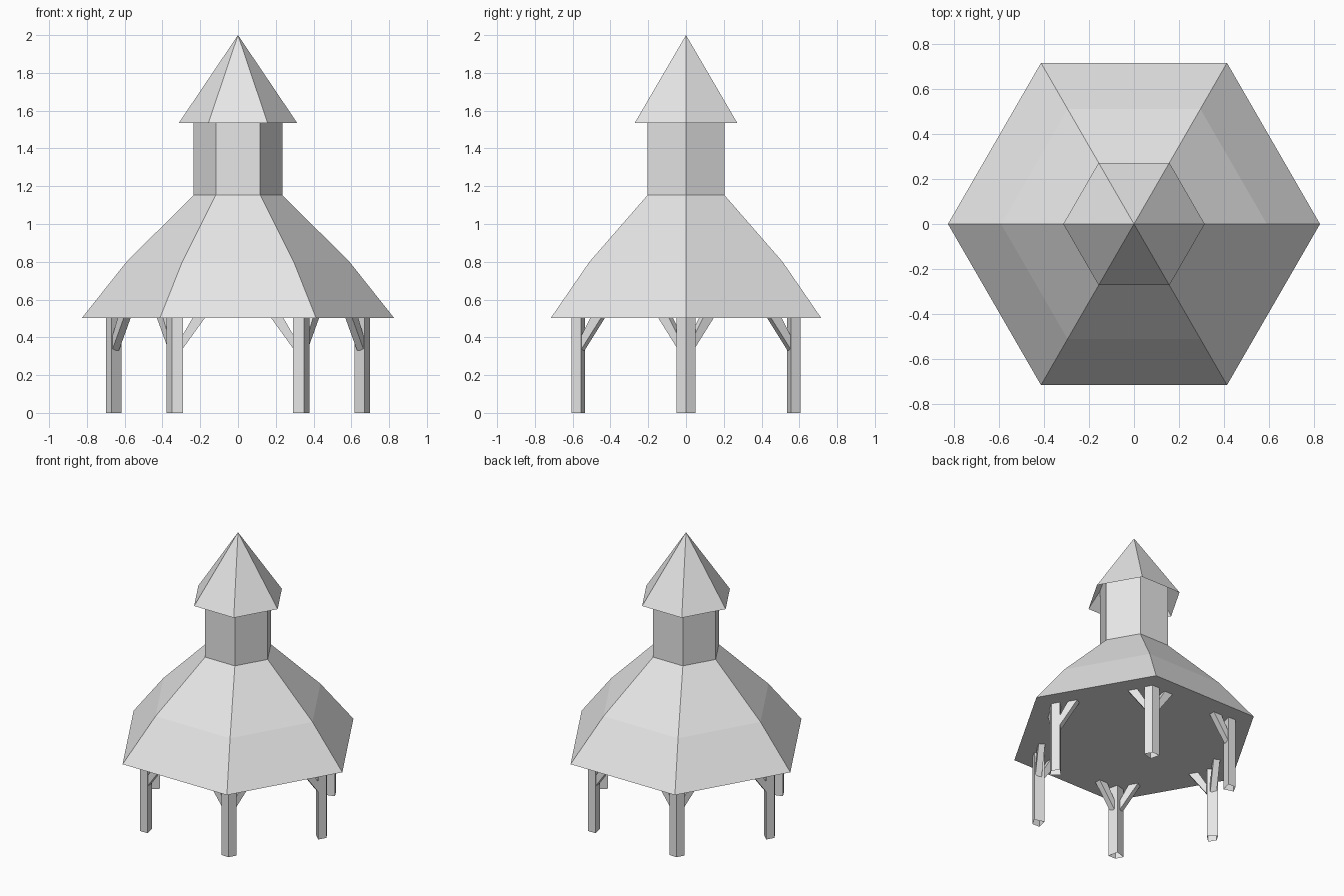
import bpy, bmesh, math
from mathutils import Matrix

if "Cube" in bpy.data.objects:
    bpy.data.objects.remove(bpy.data.objects["Cube"])

grey = bpy.data.materials.new("pale grey")
grey.diffuse_color = (0.8, 0.8, 0.8, 1)
grey.use_nodes = True
grey.node_tree.nodes["Principled BSDF"].inputs["Base Color"].default_value = grey.diffuse_color


def make_object(name, bm):
    bmesh.ops.recalc_face_normals(bm, faces=bm.faces)
    mesh = bpy.data.meshes.new(name)
    bm.to_mesh(mesh)
    bm.free()
    mesh.materials.append(grey)
    obj = bpy.data.objects.new(name, mesh)
    bpy.context.collection.objects.link(obj)
    return obj


def hex_lathe(name, rings, close_bottom=False):
    """Six-sided shell through (radius, z) rings; radius 0 makes a point."""
    bm = bmesh.new()
    loops = []
    for r, z in rings:
        if r == 0:
            loops.append([bm.verts.new((0, 0, z))] * 6)
        else:
            loops.append([bm.verts.new((r * math.cos(i * math.pi / 3),
                                        r * math.sin(i * math.pi / 3), z)) for i in range(6)])
    for a, b in zip(loops, loops[1:]):
        for i in range(6):
            j = (i + 1) % 6
            bm.faces.new([a[i], a[j], b[j]] if b[i] == b[j] else [a[i], a[j], b[j], b[i]])
    if close_bottom:
        bm.faces.new(loops[0])
    return make_object(name, bm)


def prism(name, outline, shift, angle, caps=True):
    """Extrude a 3D outline along a shift vector, then turn it about the z axis."""
    bm = bmesh.new()
    a = [bm.verts.new(p) for p in outline]
    b = [bm.verts.new([p[k] + shift[k] for k in range(3)]) for p in outline]
    n = len(a)
    for i in range(n):
        bm.faces.new([a[i], a[(i + 1) % n], b[(i + 1) % n], b[i]])
    if caps:
        bm.faces.new(a)
        bm.faces.new(b[::-1])
    bm.transform(Matrix.Rotation(angle, 4, 'Z'))
    return make_object(name, bm)


EAVES = 0.503

# Broken-slope main roof with a flat ceiling
hex_lathe("main_roof", [(0.826, EAVES), (0.59, 0.80), (0.235, 1.153)], close_bottom=True)
# Lantern walls, running up inside the hollow cap
hex_lathe("lantern_walls", [(0.235, 1.153), (0.235, 1.65)])
hex_lathe("lantern_cap", [(0.314, 1.534), (0, 2.0)])

# Kite-shaped corner post, open at its ends
post = [(0.70, 0, 0), (0.67, 0.05, 0), (0.617, 0, 0), (0.67, -0.05, 0)]
for i in range(6):
    turn = i * math.pi / 3
    prism(f"post_{i + 1}", post, (0, 0, EAVES), turn, caps=False)
    # Pair of diagonal braces along each side of the hexagon
    for side, s in (("left", 1), ("right", -1)):
        brace = [(-0.30 * s, -0.597, 0.33), (-0.175 * s, -0.597, EAVES),
                 (-0.24 * s, -0.597, EAVES), (-0.30 * s, -0.597, 0.40)]
        prism(f"brace_{side}_{i + 1}", brace, (0, 0.042, 0), turn)
